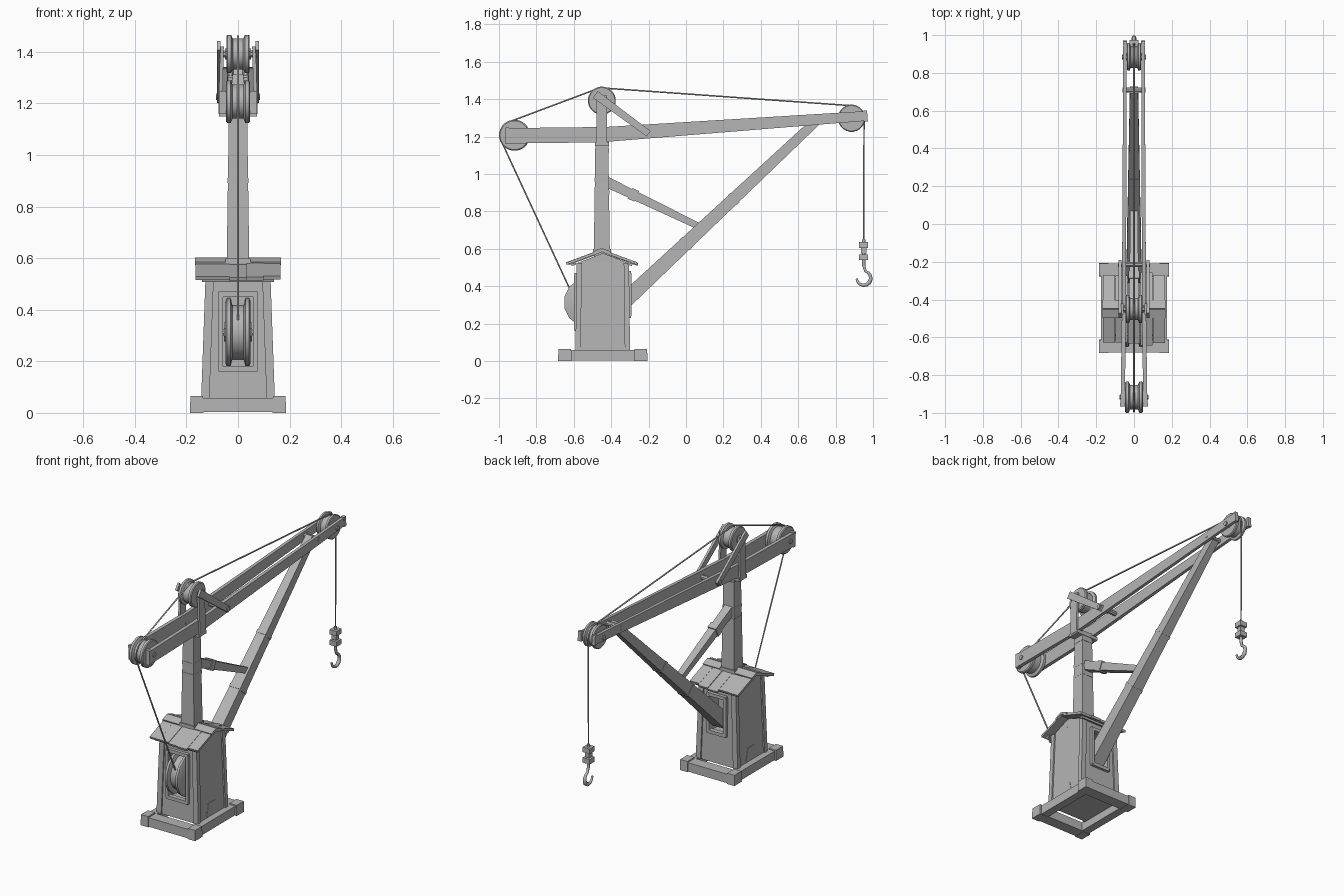
import bpy, bmesh, math, random
from mathutils import Vector

random.seed(4)
cube = bpy.data.objects.get("Cube")
if cube:
    bpy.data.objects.remove(cube, do_unlink=True)

SIDES = (-1, 1)
X_AXIS = Vector((1, 0, 0))
GREY = (.46, .46, .46, 1)
material = bpy.data.materials.new("plain grey")
material.use_nodes = True
material.diffuse_color = GREY
material.node_tree.nodes["Principled BSDF"].inputs["Base Color"].default_value = GREY


def at(x, y, z):
    return Vector((x, y, z))


def add_object(name, data):
    data.materials.append(material)
    part = bpy.data.objects.new(name, data)
    bpy.context.collection.objects.link(part)
    return part


def skin(name, rings):
    """Closed solid through a row of equal rings of points."""
    bm = bmesh.new()
    rings = [[bm.verts.new(point) for point in ring] for ring in rings]
    for ring, following in zip(rings, rings[1:]):
        for i in range(len(ring)):
            bm.faces.new((ring[i - 1], ring[i], following[i], following[i - 1]))
    bm.faces.new(rings[0])
    bm.faces.new(rings[-1])
    bmesh.ops.recalc_face_normals(bm, faces=bm.faces)
    mesh = bpy.data.meshes.new(name)
    bm.to_mesh(mesh)
    bm.free()
    return add_object(name, mesh)


def timber(name, start, end, wide, deep, wide_taper=1, deep_taper=1):
    """Four-sided beam, wide across x, optionally tapering towards its end."""
    across = (end - start).cross(X_AXIS).normalized()
    rings = []
    for point, w, d in ((start, wide, deep), (end, wide * wide_taper, deep * deep_taper)):
        side, up = X_AXIS * w / 2, across * d / 2
        rings.append([point - side - up, point + side - up, point + side + up, point - side + up])
    return skin(name, rings)


def band(name, start, end, fraction, wide, deep, length=.02):
    """Short sleeve around a beam."""
    middle = start.lerp(end, fraction)
    half = (end - start).normalized() * length / 2
    timber(name, middle - half, middle + half, wide, deep)


def turned(name, centre, profile, sides):
    """Turned part on an axle along x, from (x, radius) pairs."""
    angles = [math.tau * (k + .5) / sides for k in range(sides)]
    part = skin(name, [[centre + at(x, r * math.cos(a), r * math.sin(a)) for a in angles]
                       for x, r in profile])
    bpy.ops.object.select_all(action="DESELECT")
    part.select_set(True)
    bpy.context.view_layer.objects.active = part
    bpy.ops.object.shade_smooth_by_angle(angle=math.radians(32))


def pin(name, centre, half, radius=.014):
    turned(name, centre, [(-half, radius), (half, radius)], 8)


def pulley(name, centre, radius, half, axle, sides=24):
    rim = [(half, radius * .93), (half * .9, radius), (half * .6, radius), (half * .45, radius * .8)]
    turned(name, centre, [(-x, r) for x, r in rim] + rim[::-1], sides)
    pin(name + "_hub", centre, half + .006, radius * .3)
    pin(name + "_axle", centre, axle)


def cord(name, points, radius, thickness):
    curve = bpy.data.curves.new(name, "CURVE")
    curve.dimensions = "3D"
    curve.bevel_depth, curve.bevel_resolution, curve.use_fill_caps = radius, 1, True
    spline = curve.splines.new("POLY")
    spline.points.add(len(points) - 1)
    for knot, point, scale in zip(spline.points, points, thickness):
        knot.co = (*point, 1)
        knot.radius = scale
    add_object(name, curve)


# Main stations of the crane
cabin_y, mast_y = -.445, -.45
wall_foot, wall_top = .05, .525
mast_foot, mast_top = at(0, mast_y, .5), at(0, mast_y, 1.18)
jib_foot, jib_head = at(0, -.35, .3), at(0, .71, 1.295)
brace_foot, brace_head = at(0, -.43, .96), at(0, .1, .705)
drum, front = at(0, -.522, .313), at(0, -.917, 1.207)
crown, tip = at(0, mast_y, 1.392), at(0, .885, 1.298)

# Base frame: sleepers and corner blocks, open underneath
for s in SIDES:
    side_x, end_y = at(s * .15, 0, .03), at(0, cabin_y + s * .2, .03)
    timber("base_side", side_x + at(0, -.66, 0), side_x + at(0, -.22, 0), .05, .055)
    reach = at(0, .035, 0)
    timber("base_end", end_y - reach, end_y + reach, .34, .055)
    for t in SIDES:
        foot = at(s * .16, cabin_y + t * .203, 0)
        timber("base_corner", foot, foot + at(0, 0, .065), .052, .072, .95, .95)

# Cabin with gable, and openings for the winch drum and the jib foot
eaves = at(0, cabin_y, wall_top)
cabin = timber("cabin", at(0, cabin_y, wall_foot), eaves, .27, .275, .87, .96)
timber("gable", eaves, eaves + at(0, 0, .05), .235, .264, 1, .05)
openings = [("drum", -1, .06, .17, .46), ("jib", 1, .05, .24, .47)]
bpy.context.view_layer.objects.active = cabin
for name, s, half, low, high in openings:
    wall = at(0, cabin_y + s * .138, 0)
    inset = at(0, s * .08, 0)
    middle = wall + at(0, 0, (low + high) / 2)
    cutter = timber("opening", middle - inset, middle + inset, half * 2, high - low)
    cutter.hide_render = True
    cut = cabin.modifiers.new("opening", "BOOLEAN")
    cut.operation, cut.object, cut.solver = "DIFFERENCE", cutter, "EXACT"
    bpy.ops.object.modifier_apply(modifier=cut.name)
    bpy.data.objects.remove(cutter, do_unlink=True)
    for t in SIDES:
        jamb = wall + at(t * (half + .008), 0, 0)
        timber(name + "_jamb", jamb + at(0, 0, low), jamb + at(0, 0, high), .018, .03)
    for z in (low, high):
        rail = wall + at(0, 0, z)
        timber(name + "_rail", rail - reach * .4, rail + reach * .4, half * 2 + .03, .02)

# Corner posts and a patch low on each side wall
for s in SIDES:
    for t in SIDES:
        timber("corner_post", at(s * .127, cabin_y + t * .132, wall_foot),
               at(s * .11, cabin_y + t * .126, wall_top), .032, .028)
    patch = at(s * .134, cabin_y, .06)
    timber("wall_patch", patch, patch + at(-s * .003, 0, .08), .006, .11, 1, .6)

# Plank roof with ridge boards and battens
ridge = at(0, mast_y, .585)
for s in SIDES:
    slope = at(0, s * .185, -.068)
    for i in range(-2, 3):
        shift = at(i * .066, 0, random.uniform(0, .006))
        timber("roof_board", ridge + shift, ridge + shift + slope * random.uniform(.93, 1.05), .065, .014)
    lift = at(0, 0, .012)
    timber("ridge_board", ridge + lift, ridge + lift + slope * .25, .335, .012)
    timber("eave_batten", ridge + slope * .75 - lift, ridge + slope * .88 - lift, .28, .012)

# Mast with iron bands and a saddle under the boom
timber("mast", mast_foot, mast_top, .09, .088, .78, .78)
for fraction, size in ((.13, .097), (.59, .08), (.69, .078), (.92, .075)):
    band("mast_band", mast_foot, mast_top, fraction, size, size)
band("saddle", mast_foot, mast_top, .97, .148, .075)

# Twin boom beams, cheeks for the crown pulley, and stays
for s in SIDES:
    butt, bend, nose = at(s * .06, -.96, 1.204), at(s * .053, mast_y, 1.21), at(s * .048, .96, 1.31)
    timber("boom_butt", butt, bend, .022, .082)
    timber("boom_beam", bend, nose, .022, .08, .8, .65)
    band("butt_strap", butt, bend, .01, .026, .09)
    band("nose_strap", nose, bend, 0, .022, .06)
    timber("mast_cheek", at(s * .069, mast_y, 1.16), at(s * .062, mast_y, 1.42), .014, .056)
    timber("back_stay", at(s * .074, -.485, 1.425), at(s * .074, -.2, 1.215), .014, .044, 1, .8)
pin("stay_bolt", at(0, -.215, 1.226), .086)
pin("jib_bolt", jib_head, .06)

# Winch drum and pulleys
pulley("winch_drum", drum, .132, .048, .08, sides=14)
pulley("front_pulley", front, .083, .047, .076)
pulley("crown_pulley", crown, .075, .045, .08)
pulley("tip_pulley", tip, .073, .038, .064)

# Diagonal jib strut and the brace to the mast
timber("jib_strut", jib_foot, jib_head, .084, .084, .52, .58)
for fraction in (.33, .57):
    band("strut_band", jib_foot, jib_head, fraction, .088 - fraction * .04, .09 - fraction * .035)
timber("brace", brace_foot, brace_head, .05, .056, .8, .6)
band("brace_band", brace_foot, brace_head, .28, .056, .062, .04)

# Rope along the outer tangents of the drum and pulleys, down to the hook
hook_top = at(0, .95, .65)
wheels = [(drum, .06), (front, .077), (crown, .068), (tip, .067), (hook_top, 0)]
path, last = [], None
for (a, a_radius), (b, b_radius) in zip(wheels, wheels[1:]):
    run = (b - a).normalized()
    lean = (a_radius - b_radius) / (b - a).length
    normal = run * lean + X_AXIS.cross(run) * math.sqrt(1 - lean * lean)
    if last:
        path += [a + last.slerp(normal, k / 4) * a_radius for k in range(1, 4)]
    path += [a + normal * a_radius, b + normal * b_radius]
    last = normal
cord("rope", path, .0045, [1] * len(path))

# Hook with collars
for drop, size in ((.015, .048), (.046, .03), (.08, .048)):
    collar = hook_top - at(0, 0, drop)
    timber("hook_collar", collar, collar - at(0, 0, .03), size, size)
bend_centre = hook_top - at(0, 0, .207)
angles = [math.radians(75 - 28 * k) for k in range(10)]
curl = [bend_centre + at(0, math.cos(a), math.sin(a)) * .038 for a in angles]
shank = [hook_top, bend_centre + at(0, 0, .07)]
cord("hook", shank + curl, .01, [1, 1] + [1.3 - abs(k - 4) * .13 for k in range(10)])
